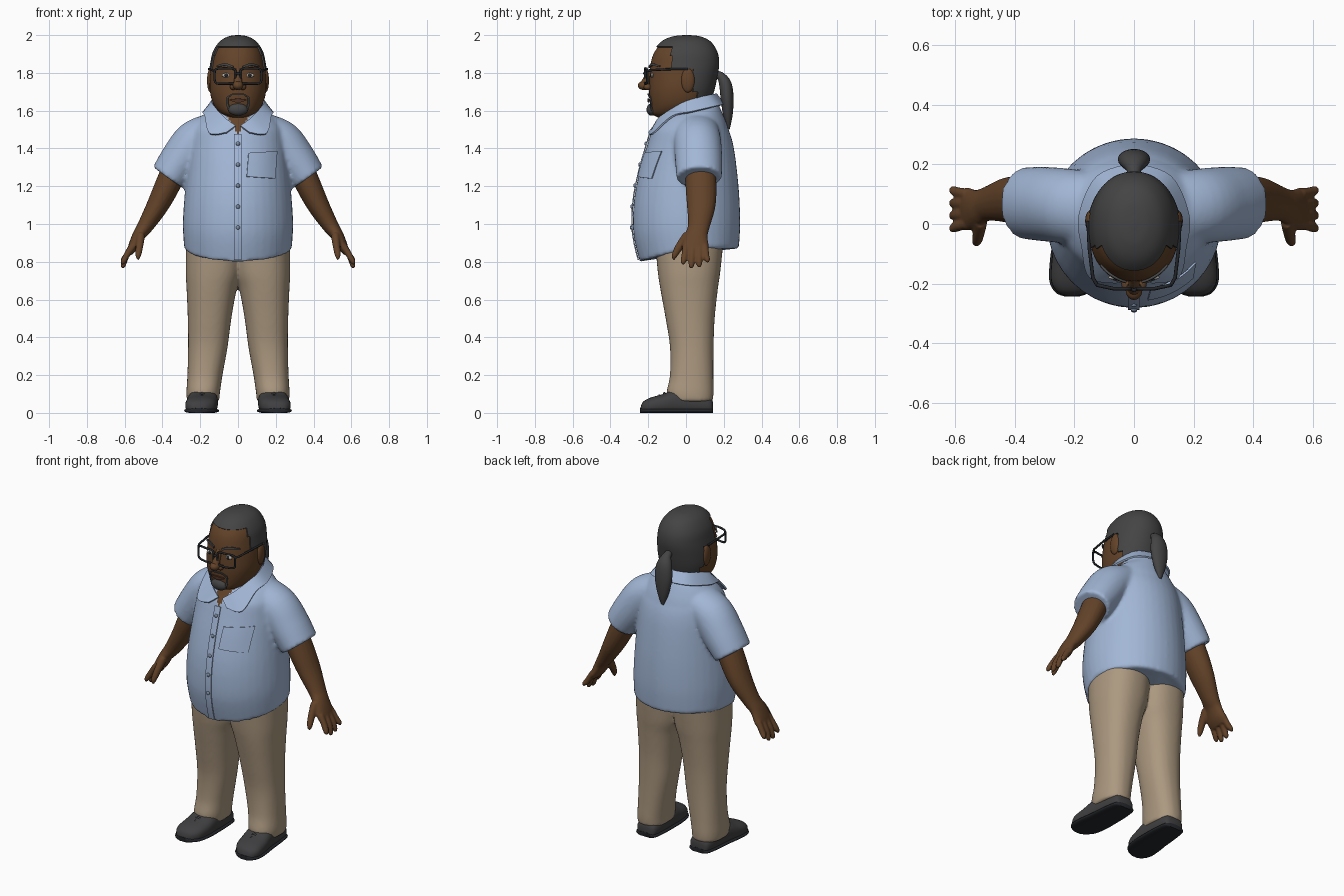
import bpy, bmesh, math
from mathutils import Vector, Matrix
from mathutils.bvhtree import BVHTree

if "Cube" in bpy.data.objects:
    bpy.data.objects.remove(bpy.data.objects["Cube"])


def material(name, r, g, b):
    m = bpy.data.materials.new(name)
    m.use_nodes = True
    m.diffuse_color = (r, g, b, 1)
    node = next(n for n in m.node_tree.nodes if n.type == 'BSDF_PRINCIPLED')
    node.inputs["Base Color"].default_value = (r, g, b, 1)
    node.inputs["Roughness"].default_value = 0.8
    return m


SKIN = material("brown skin", .125, .056, .022)
LIPS = material("dark lips", .09, .035, .02)
HAIR = material("charcoal hair", .058, .058, .06)
SHIRT = material("light blue cloth", .36, .47, .67)
TAN = material("tan cloth", .41, .315, .215)
SHOE = material("dark shoe leather", .05, .05, .053)
FRAME = material("black frame", .018, .02, .024)
BUTTON = material("grey blue button", .2, .26, .36)
WHITE = material("eye white", .5, .46, .42)


def select(obj):
    bpy.ops.object.select_all(action='DESELECT')
    obj.select_set(True)
    bpy.context.view_layer.objects.active = obj


def finish(obj, mat, mirror=False, solid=0, angle=50):
    obj.data.materials.clear()
    obj.data.materials.append(mat)
    if mirror:
        obj.modifiers.new("Mirror", 'MIRROR')
    if solid:
        mod = obj.modifiers.new("Solidify", 'SOLIDIFY')
        mod.thickness, mod.offset = solid, 1
    select(obj)
    bpy.ops.object.convert(target='MESH')
    bpy.ops.object.shade_smooth_by_angle(angle=math.radians(angle))
    return obj


def to_object(name, bm):
    bmesh.ops.recalc_face_normals(bm, faces=bm.faces)
    me = bpy.data.meshes.new(name)
    bm.to_mesh(me)
    bm.free()
    obj = bpy.data.objects.new(name, me)
    bpy.context.collection.objects.link(obj)
    return obj


def spline(keys, steps=6):
    # Catmull-Rom interpolation of tuples of any length
    out = []
    for i in range(len(keys) - 1):
        p = [keys[max(0, min(len(keys) - 1, i + k))] for k in (-1, 0, 1, 2)]
        for s in range(steps):
            t = s / steps
            out.append(tuple(.5 * (2 * b + (c - a) * t + (2 * a - 5 * b + 4 * c - d) * t * t
                                   + (3 * b - a - 3 * c + d) * t ** 3) for a, b, c, d in zip(*p)))
    return out + [tuple(keys[-1])]


def loft(name, rings, closed=True):
    bm = bmesh.new()
    rows = [[bm.verts.new(p) for p in r] for r in rings]
    n = len(rows[0])
    for a, b in zip(rows, rows[1:]):
        for i in range(n if closed else n - 1):
            j = (i + 1) % n
            bm.faces.new((a[i], a[j], b[j], b[i]))
    if closed:
        bm.faces.new(rows[0])
        bm.faces.new(rows[-1])
    return to_object(name, bm)


def circle(n, power=2):
    for i in range(n):
        c, s = math.cos(math.tau * i / n), math.sin(math.tau * i / n)
        yield math.copysign(abs(c) ** (2 / power), c), math.copysign(abs(s) ** (2 / power), s)


def column(name, keys, n=40, steps=6, power=2):
    # upright form, keys are (z, x min, x max, y front, y back)
    rings = [[((x0 + x1) / 2 + (x1 - x0) / 2 * c, (f + b) / 2 + (b - f) / 2 * s, z)
              for c, s in circle(n, power)] for z, x0, x1, f, b in spline(keys, steps)]
    return loft(name, rings)


def tube(name, keys, ref=(0, 1, 0), n=20, steps=5):
    # limb along a path, keys are (x, y, z, thickness, width along ref)
    pts = spline(keys, steps)
    rings = []
    for i, p in enumerate(pts):
        c = Vector(p[:3])
        t = (Vector(pts[min(i + 1, len(pts) - 1)][:3]) - Vector(pts[max(i - 1, 0)][:3])).normalized()
        w = Vector(ref)
        w = (w - w.dot(t) * t).normalized()
        u = t.cross(w)
        rings.append([c + u * p[3] * a + w * p[4] * b for a, b in circle(n)])
    return loft(name, rings)


def ball(name, loc, size, mat, mirror=False):
    bm = bmesh.new()
    bmesh.ops.create_uvsphere(bm, u_segments=20, v_segments=12, radius=1,
                              matrix=Matrix.Translation(loc) @ Matrix.Diagonal((*size, 1)))
    return finish(to_object(name, bm), mat, mirror)


def wire(name, pts, r, mat, cyclic=False, mirror=True):
    cu = bpy.data.curves.new(name, 'CURVE')
    cu.dimensions, cu.bevel_depth, cu.bevel_resolution = '3D', r, 2
    sp = cu.splines.new('POLY')
    sp.points.add(len(pts) - 1)
    for q, p in zip(sp.points, pts):
        q.co = (*p, 1)
    sp.use_cyclic_u, cu.use_fill_caps = cyclic, True
    obj = bpy.data.objects.new(name, cu)
    bpy.context.collection.objects.link(obj)
    select(obj)
    bpy.ops.object.convert(target='MESH')
    return finish(bpy.context.object, mat, mirror)


def fuse(name, parts, mat, voxel=.011):
    # joins parts, mirrors them and blends them into one smooth skin
    select(parts[0])
    for p in parts:
        p.select_set(True)
    bpy.ops.object.join()
    obj = bpy.context.object
    obj.name = name
    obj.modifiers.new("Mirror", 'MIRROR')
    mod = obj.modifiers.new("Remesh", 'REMESH')
    mod.mode, mod.voxel_size = 'VOXEL', voxel
    mod = obj.modifiers.new("Smooth", 'SMOOTH')
    mod.factor, mod.iterations = .5, 5
    return finish(obj, mat)


def surface(obj):
    tree = BVHTree.FromPolygons([v.co for v in obj.data.vertices],
                                [p.vertices for p in obj.data.polygons])

    def front_y(x, z):
        hit = tree.ray_cast(Vector((x, -1, z)), Vector((0, 1, 0)))[0]
        return (hit or tree.find_nearest(Vector((x, -.3, z)))[0]).y
    return front_y


def patch(name, front_y, left, right, mat, solid=.006, mirror=False, nx=6):
    # thin plate between two (x, z) edges, laid on a surface
    rows = []
    for a, b in zip(spline(left), spline(right)):
        row = [(a[0] + (b[0] - a[0]) * i / nx, a[1] + (b[1] - a[1]) * i / nx) for i in range(nx + 1)]
        rows.append([(x, front_y(x, z) - .003, z) for x, z in row])
    return finish(loft(name, rows, closed=False), mat, mirror, solid, 40)


# shirt: body and sleeves, hem dropping to the front, collar line tilted
body = column("shirt", [(z, -w, w, f, b) for z, w, f, b in (
    (.87, .285, -.245, .28), (1, .292, -.28, .287), (1.15, .283, -.272, .282), (1.3, .268, -.24, .268),
    (1.42, .255, -.205, .25), (1.5, .24, -.18, .225), (1.56, .195, -.155, .19),
    (1.6, .135, -.14, .165), (1.635, .115, -.12, .145))])
for v in body.data.vertices:
    z = v.co.z
    if z < 1.1:
        v.co.z -= (1.1 - z) / .23 * .07 * max(0, -v.co.y / .245)
    if z > 1.5:
        v.co.z += v.co.y * .4 * (z - 1.5) / .135
sleeve = tube("sleeve", [(.12, .05, 1.51, .085, .12), (.22, .06, 1.44, .115, .125),
                         (.3, .067, 1.34, .112, .125), (.368, .07, 1.245, .1, .12)], n=32)
shirt = fuse("shirt", [body, sleeve], SHIRT)
shirt.data.materials.append(SKIN)
for p in shirt.data.polygons:
    x, y, z = p.center
    if y < -.04 and z > 1.475 and abs(x) < .6 * (z - 1.475):
        p.material_index = 1
shirt_y = surface(shirt)

# collar, placket, pocket and buttons
top = spline([(.012, -.165, 1.515), (.07, -.135, 1.56), (.115, -.06, 1.61), (.132, .01, 1.648),
              (.09, .12, 1.678), (0, .155, 1.685)])
low = spline([(.06, -.192, 1.48), (.148, -.172, 1.475), (.172, -.07, 1.565), (.178, .03, 1.59),
              (.12, .155, 1.62), (0, .198, 1.63)])
finish(loft("collar", [top, low], closed=False), SHIRT, True, .01)
patch("placket", shirt_y, [(-.02, 1.475), (-.02, 1.15), (-.02, .81)],
      [(.018, 1.475), (.018, 1.15), (.018, .81)], SHIRT)
patch("pocket", shirt_y, [(.055, 1.375), (.05, 1.31), (.045, 1.25)],
      [(.205, 1.385), (.2, 1.32), (.195, 1.24)], SHIRT)
for i in range(5):
    z = 1.425 - .111 * i
    ball("button", (0, shirt_y(0, z) - .01, z), (.011, .007, .011), BUTTON)

# trousers
leg = column("trousers", [
    (.06, .1, .27, -.085, .142), (.11, .095, .273, -.102, .146), (.2, .082, .268, -.085, .145),
    (.35, .055, .264, -.085, .146), (.5, .035, .266, -.108, .152), (.65, .008, .272, -.135, .168),
    (.75, -.02, .277, -.15, .182), (.92, -.03, .275, -.165, .2)], power=2.3)
fuse("trousers", [leg], TAN)


# shoes with flat soles
def shoe(name, keys, low, mat):
    rings = [[(x + w * c, y, max(low, h * (.45 + .55 * s))) for c, s in circle(28, 2.5)]
             for x, y, w, h in spline(keys, 4)]
    finish(loft(name, rings), mat, True)


plan = [(.18, .142, .04, .06), (.18, .125, .062, .085), (.182, .05, .074, .11), (.186, -.05, .08, .125),
        (.192, -.12, .084, .1), (.2, -.19, .078, .08), (.207, -.228, .05, .058), (.208, -.24, .02, .03)]
shoe("shoe", plan, .004, SHOE)
shoe("sole", [(x, y * 1.01, w + .006, .026) for x, y, w, h in plan], 0, FRAME)
for i in range(3):
    y = -.09 - .025 * i
    wire("shoe_lace", [(.155, y, .098 - .012 * i), (.19, y, .117 - .012 * i), (.225, y, .098 - .012 * i)],
         .006, SHOE)

# arms and hands
arm = tube("arm", [(.33, .075, 1.3, .07, .08), (.38, .08, 1.19, .066, .082), (.43, .08, 1.09, .057, .075),
                   (.49, .068, .99, .043, .058), (.525, .055, .94, .034, .06), (.555, .05, .88, .027, .072),
                   (.575, .052, .845, .016, .066)])
fingers = [tube("finger", [(.56, y0, .885, .017, .018), (.592, (y0 + y1) / 2, .83, .017, .018),
                           (.608, y1, z + .015, .014, .015), (.613, y1, z, .005, .006)], n=12)
           for y0, y1, z in ((0, -.015, .785), (.035, .028, .765), (.07, .07, .77), (.1, .113, .795))]
thumb = tube("thumb", [(.515, .01, .94, .024, .028), (.522, -.035, .88, .02, .022),
                       (.528, -.06, .835, .016, .016), (.53, -.066, .81, .006, .006)], n=12)
fuse("arms", [arm, thumb] + fingers, SKIN, .006)

# head and neck
finish(column("neck", [(1.47, -.1, .1, -.11, .12), (1.65, -.1, .1, -.11, .13)]), SKIN)
head = finish(column("head", [(z, -w, w, f, b) for z, w, f, b in (
    (1.565, .045, -.15, 0), (1.585, .09, -.183, .07), (1.63, .128, -.19, .115), (1.7, .148, -.195, .14),
    (1.78, .148, -.193, .158), (1.85, .139, -.187, .168), (1.91, .125, -.167, .158),
    (1.96, .092, -.125, .125), (1.985, .05, -.07, .075), (1.992, .01, -.012, .02))], 72, 9, 2.15), SKIN)
face_y = surface(head)

# hair cap: a copy of the head kept behind the hairline
hair = bpy.data.objects.new("hair", head.data.copy())
bpy.context.collection.objects.link(hair)
bm = bmesh.new()
bm.from_mesh(hair.data)


def hairy(c):
    limit = -1 if c.z > 1.935 else -.075 if c.z > 1.82 else .03 if c.z > 1.7 else .055
    return c.z > 1.64 and c.y > limit


bmesh.ops.delete(bm, geom=[f for f in bm.faces if not hairy(f.calc_center_median())], context='FACES')
bm.to_mesh(hair.data)
bm.free()
finish(hair, HAIR, solid=.008)
finish(tube("ponytail", [(0, .14, 1.79, .02, .02), (0, .18, 1.785, .022, .024), (0, .208, 1.74, .033, .046),
                         (0, .218, 1.66, .034, .054), (0, .222, 1.57, .024, .036), (0, .226, 1.5, .005, .008)],
            ref=(1, 0, 0)), HAIR)

# ears and nose
ball("ear", (.146, .01, 1.76), (.018, .036, .064), SKIN, True)
finish(tube("nose_bridge", [(0, -.18, 1.815, .015, .016), (0, -.205, 1.77, .02, .02),
                            (0, -.222, 1.735, .022, .025)], ref=(1, 0, 0)), SKIN)
ball("nose_tip", (0, -.222, 1.733), (.028, .033, .024), SKIN)
ball("nostril", (.025, -.202, 1.725), (.017, .022, .016), SKIN, True)

# eyes and brows
for name, size, out, mat in (("eye", (.024, .008, .012), 0, WHITE), ("iris", (.009, .005, .01), .006, FRAME)):
    ball(name, (.062, face_y(.062, 1.787) - out, 1.787), size, mat, True)
patch("eyebrow", face_y, [(.025, 1.837), (.065, 1.85), (.108, 1.838)],
      [(.025, 1.825), (.065, 1.837), (.108, 1.83)], HAIR, .008, True, 2)

# mouth and goatee
patch("lips", face_y, [(-.042, 1.66), (0, 1.664), (.042, 1.66)],
      [(-.042, 1.655), (0, 1.643), (.042, 1.655)], LIPS, .008, False, 3)
patch("moustache", face_y, [(0, 1.692), (.03, 1.69), (.058, 1.672)],
      [(0, 1.684), (.03, 1.682), (.05, 1.668)], HAIR, .007, True, 2)
patch("goatee_side", face_y, [(.058, 1.672), (.06, 1.64), (.05, 1.6)],
      [(.05, 1.668), (.05, 1.64), (.035, 1.6)], HAIR, .007, True, 2)
ball("goatee", (0, -.182, 1.606), (.052, .027, .033), HAIR)

# glasses
wire("lens_frame", [(.068 + .056 * c, -.217 + .012 * max(0, c), 1.783 + .041 * s) for c, s in circle(32, 5)],
     .006, FRAME, True)
wire("glasses_bridge", [(-.014, -.217, 1.793), (0, -.222, 1.798), (.014, -.217, 1.793)], .006, FRAME, mirror=False)
wire("temple", [(.124, -.205, 1.81), (.138, -.18, 1.815), (.15, -.08, 1.82), (.154, .01, 1.82)], .006, FRAME)
